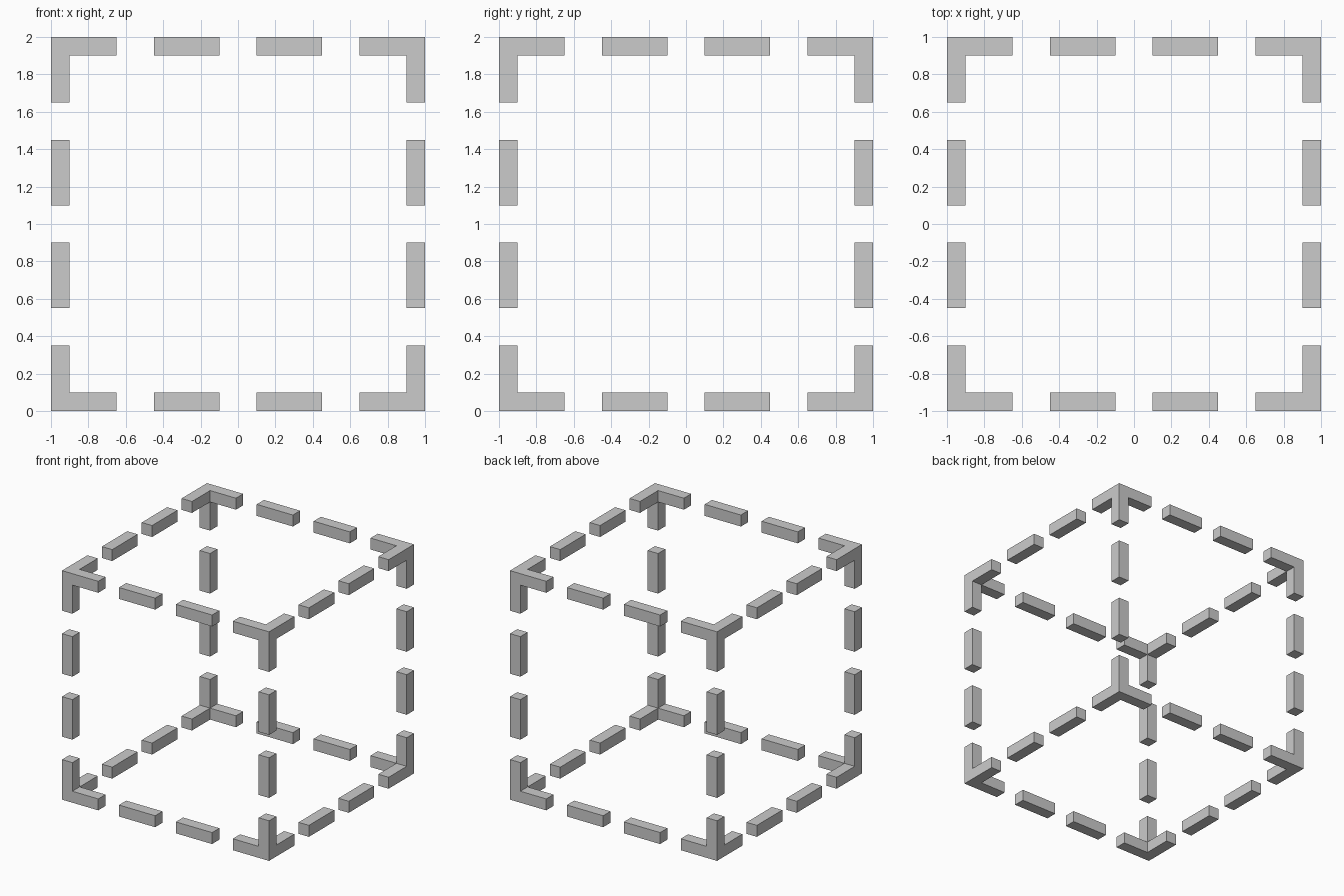
import bpy, bmesh
from itertools import product
from mathutils import Vector, Matrix

if "Cube" in bpy.data.objects:
    bpy.data.objects.remove(bpy.data.objects["Cube"])

T = 0.10      # bar thickness
ARM = 0.35    # dash / corner arm length
MID = 0.275   # dash centre offset from the edge middle
LIFT = Vector((0, 0, 1))


def finish(bm, name, loc):
    bmesh.ops.recalc_face_normals(bm, faces=bm.faces)
    mesh = bpy.data.meshes.new(name)
    bm.to_mesh(mesh)
    bm.free()
    obj = bpy.data.objects.new(name, mesh)
    obj.location = loc
    bpy.context.collection.objects.link(obj)


def dash(name, axis, loc):
    size = [T, T, T]
    size[axis] = ARM
    bm = bmesh.new()
    bmesh.ops.create_cube(bm, size=1, matrix=Matrix.Diagonal((*size, 1)))
    finish(bm, name, loc)


def corner(name, signs):
    # small cube with its three inward faces pulled out into arms
    bm = bmesh.new()
    bmesh.ops.create_cube(bm, size=T)
    bm.normal_update()
    inward = [f for f in bm.faces if f.normal.dot(signs) < 0]
    pulls = [f.normal.copy() * (ARM - T) for f in inward]
    for face, pull in zip(inward, pulls):
        new = bmesh.ops.extrude_discrete_faces(bm, faces=[face])["faces"][0]
        bmesh.ops.translate(bm, verts=list(new.verts), vec=pull)
    bmesh.ops.dissolve_limit(bm, angle_limit=0.01, verts=bm.verts, edges=bm.edges)
    finish(bm, name, signs * (1 - T / 2) + LIFT)


# eight three-armed corners
for s in product((-1, 1), repeat=3):
    corner("corner_bracket", Vector(s))

# two dashes along each of the twelve edges
for axis in range(3):
    for a, b, d in product((-1, 1), repeat=3):
        p = Vector((0, 0, 0))
        p[axis] = d * MID
        p[(axis + 1) % 3] = a * (1 - T / 2)
        p[(axis + 2) % 3] = b * (1 - T / 2)
        dash("edge_dash_" + "xyz"[axis], axis, p + LIFT)
